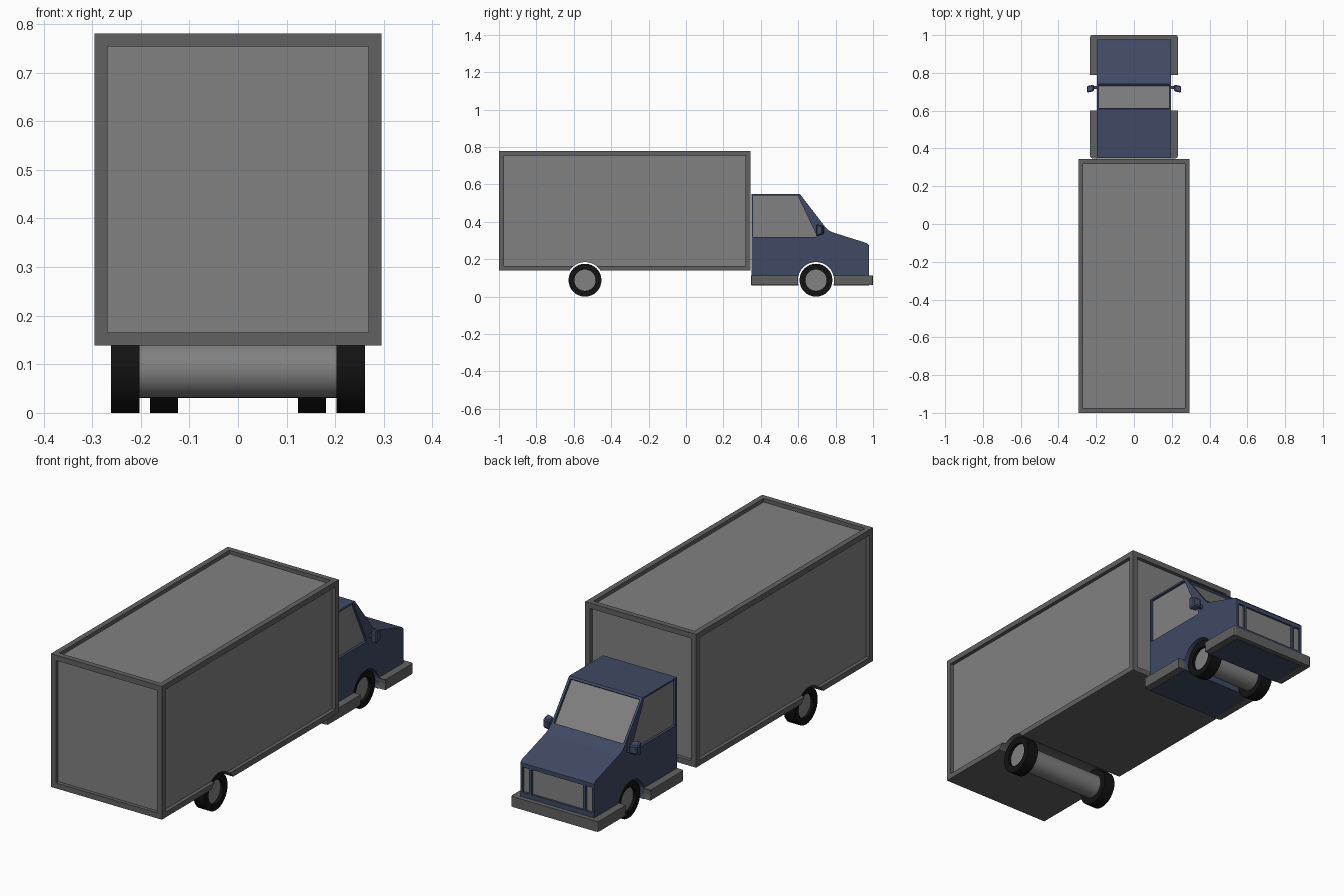
import bpy, bmesh
from math import cos, sin, pi, radians

if "Cube" in bpy.data.objects:
    bpy.data.objects.remove(bpy.data.objects["Cube"])


def material(name, r, g, b):
    m = bpy.data.materials.new(name)
    m.diffuse_color = (r, g, b, 1)
    m.use_nodes = True
    m.node_tree.nodes["Principled BSDF"].inputs["Base Color"].default_value = m.diffuse_color
    return m


BLUE = material("blue_paint", 0.05, 0.068, 0.125)
FRAME = material("dark_grey", 0.12, 0.12, 0.12)
PANEL = material("mid_grey", 0.22, 0.22, 0.22)
BLACK = material("rubber", 0.006, 0.006, 0.006)


def finish(name, bm, *mats):
    bmesh.ops.recalc_face_normals(bm, faces=bm.faces)
    me = bpy.data.meshes.new(name)
    bm.to_mesh(me)
    bm.free()
    for m in mats:
        me.materials.append(m)
    ob = bpy.data.objects.new(name, me)
    bpy.context.collection.objects.link(ob)
    return ob


def prism_bm(pts, x0, x1):
    """Side profile of (y, z) points extruded from x0 to x1."""
    bm = bmesh.new()
    a = [bm.verts.new((x0, y, z)) for y, z in pts]
    b = [bm.verts.new((x1, y, z)) for y, z in pts]
    bm.faces.new(a)
    bm.faces.new(b)
    for i in range(len(pts)):
        j = (i + 1) % len(pts)
        bm.faces.new((a[i], a[j], b[j], b[i]))
    bmesh.ops.recalc_face_normals(bm, faces=bm.faces)
    return bm


def rect(y0, y1, z0, z1):
    return [(y0, z0), (y1, z0), (y1, z1), (y0, z1)]


def circle(y, z, r, n=32):
    return [(y + r * cos(2 * pi * i / n), z + r * sin(2 * pi * i / n)) for i in range(n)]


def recess(bm, faces, border, depth):
    """Inset panels, push them in and give them the second material."""
    bmesh.ops.inset_individual(bm, faces=faces, thickness=border)
    bmesh.ops.inset_individual(bm, faces=faces, thickness=0, depth=-depth)
    for f in faces:
        f.material_index = 1


def cut(ob, pts, x0, x1):
    cutter = finish("cutter", prism_bm(pts, x0, x1))
    cutter.hide_render = True
    mod = ob.modifiers.new("cut", 'BOOLEAN')
    mod.operation = 'DIFFERENCE'
    mod.solver = 'EXACT'
    mod.object = cutter
    bpy.context.view_layer.objects.active = ob
    bpy.ops.object.modifier_apply(modifier=mod.name)
    bpy.data.objects.remove(cutter)


def smooth(ob):
    ob.data.shade_smooth()
    ob.data.set_sharp_from_angle(angle=radians(35))


WHEEL_R, ARCH_R, HUB_R = 0.088, 0.097, 0.057
REAR_Y, FRONT_Y = -0.54, 0.695

# Cargo box with framed panels on every side but the bottom
bm = prism_bm(rect(-1.0, 0.345, 0.139, 0.78), -0.295, 0.295)
recess(bm, [f for f in bm.faces if f.normal.z > -0.5], 0.037, 0.018)
cargo = finish("cargo_box", bm, FRAME, PANEL)
cut(cargo, circle(REAR_Y, WHEEL_R, ARCH_R), -0.4, 0.4)

# Cab with recessed windscreen
profile = [(0.35, 0.06), (0.35, 0.55), (0.608, 0.55), (0.748, 0.368), (0.765, 0.353),
           (0.79, 0.342), (0.968, 0.286), (0.978, 0.275), (0.978, 0.06)]
bm = prism_bm(profile, -0.196, 0.196)
recess(bm, [f for f in bm.faces if f.normal.y > 0.5 and f.normal.z > 0.5
            and f.calc_center_median().z > 0.42], 0.016, 0.012)
cab = finish("cab", bm, BLUE, PANEL)
cut(cab, circle(FRONT_Y, WHEEL_R, ARCH_R), -0.4, 0.4)

# Side windows
window = [(0.358, 0.32), (0.70, 0.32), (0.692, 0.342), (0.597, 0.541), (0.358, 0.541)]
for s, side in ((-1, "left"), (1, "right")):
    cut(cab, window, s * 0.182, s * 0.25)
    finish(side + "_window", prism_bm(window, s * 0.176, s * 0.184), PANEL)

# Grille and headlights set into the nose
for name, x0, x1 in (("grille", -0.137, 0.137), ("left_headlight", -0.184, -0.150),
                     ("right_headlight", 0.150, 0.184)):
    cut(cab, rect(0.966, 1.05, 0.135, 0.255), x0, x1)
    finish(name, prism_bm(rect(0.96, 0.968, 0.135, 0.255), x0, x1), PANEL)

# Bumper and side skirts around the cab base
bm = prism_bm(rect(0.348, 1.0, 0.062, 0.112), -0.232, 0.232)
corners = [e for e in bm.edges if abs(e.verts[0].co.z - e.verts[1].co.z) > 0.01]
bmesh.ops.bevel(bm, geom=corners, offset=0.01, segments=2, affect='EDGES', profile=0.5)
bumper = finish("bumper_and_skirts", bm, FRAME)
cut(bumper, circle(FRONT_Y, WHEEL_R, ARCH_R), -0.4, 0.4)

# Door mirrors on short arms
for s, side in ((-1, "left"), (1, "right")):
    bm = prism_bm(rect(0.703, 0.738, 0.323, 0.388), s * 0.213, s * 0.25)
    for v in bm.verts:
        if abs(v.co.x) > 0.23:
            v.co.y -= 0.008
        if v.co.y > 0.72:
            v.co.z += 0.012 if v.co.z < 0.35 else -0.012
    bmesh.ops.bevel(bm, geom=list(bm.edges), offset=0.005, segments=1, affect='EDGES')
    finish(side + "_mirror", bm, BLUE)
    finish(side + "_mirror_arm", prism_bm(rect(0.715, 0.73, 0.335, 0.352),
                                          s * 0.19, s * 0.22), BLUE)


# Tyres: rectangular ring section turned around the axle
def tyre(name, y, x0, x1, n=32):
    bm = bmesh.new()
    section = [(HUB_R, x0), (WHEEL_R, x0), (WHEEL_R, x1), (HUB_R, x1)]
    rings = []
    for r, x in section:
        rings.append([bm.verts.new((x, p, q)) for p, q in circle(y, WHEEL_R, r, n)])
    for k in range(4):
        a, b = rings[k], rings[(k + 1) % 4]
        for i in range(n):
            j = (i + 1) % n
            bm.faces.new((a[i], a[j], b[j], b[i]))
    smooth(finish(name, bm, BLACK))


# Axles whose ends form the hubs
for end, y, inner, outer in (("rear", REAR_Y, 0.203, 0.261), ("front", FRONT_Y, 0.123, 0.181)):
    hub = outer - 0.015
    smooth(finish(end + "_axle", prism_bm(circle(y, WHEEL_R, HUB_R), -hub, hub), PANEL))
    for s, side in ((-1, "left"), (1, "right")):
        tyre(f"{end}_{side}_tyre", y, s * inner, s * outer)
